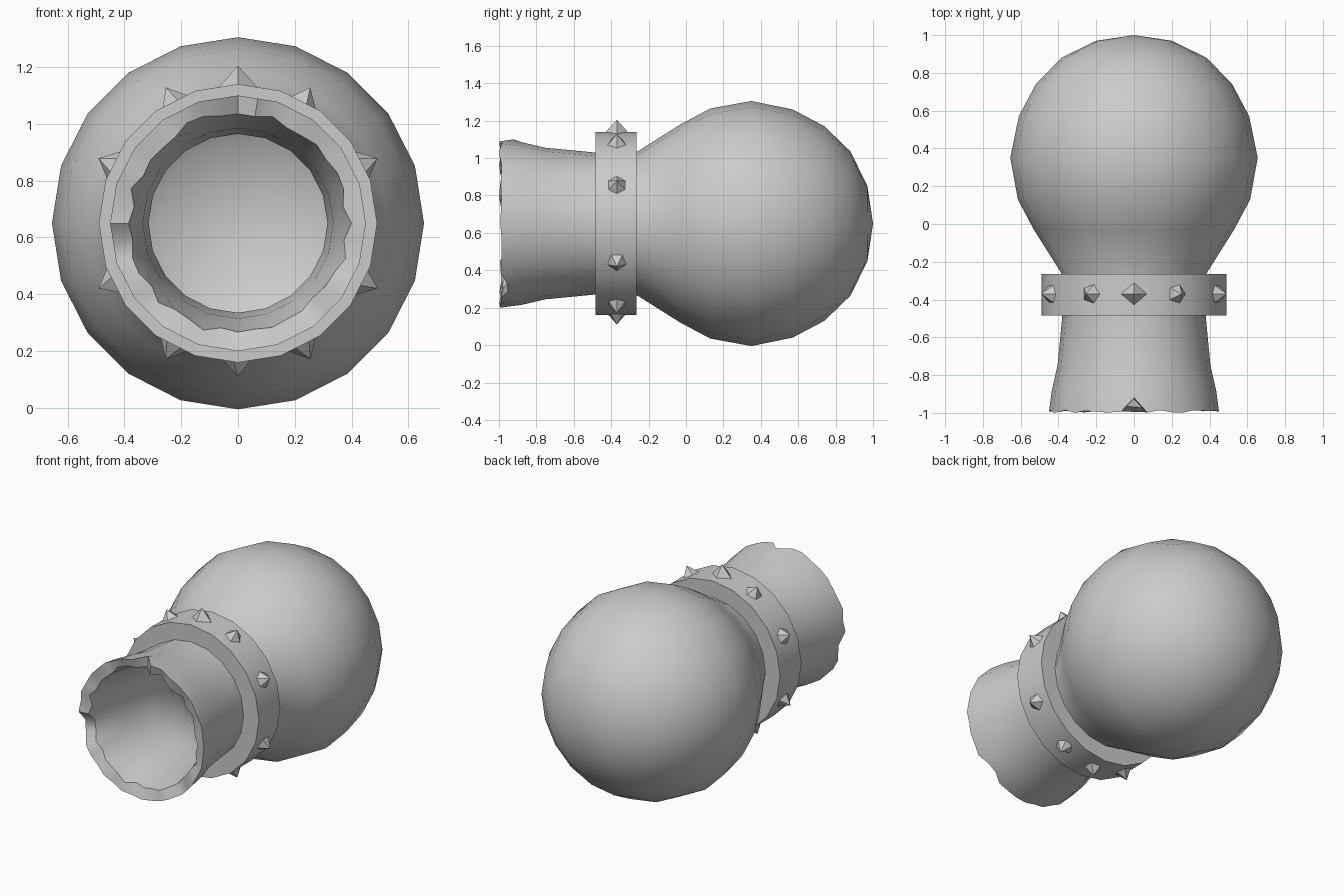
import bpy, bmesh, random
from math import sin, cos, pi, radians
from mathutils import Vector

if "Cube" in bpy.data.objects:
    bpy.data.objects.remove(bpy.data.objects["Cube"])

random.seed(4)
CZ = 0.65      # height of the horizontal long axis
SEG = 40       # every second vertex lies mid-side of a 20-gon


def ring_point(r, y, a):
    """Point around the long axis; a = 0 is up, growing towards +x."""
    return Vector((r * sin(a), y, CZ + r * cos(a)))


def finish(name, bm, angle=None):
    bmesh.ops.recalc_face_normals(bm, faces=bm.faces)
    me = bpy.data.meshes.new(name)
    bm.to_mesh(me)
    bm.free()
    ob = bpy.data.objects.new(name, me)
    bpy.context.collection.objects.link(ob)
    if angle:
        bpy.ops.object.select_all(action='DESELECT')
        ob.select_set(True)
        bpy.context.view_layer.objects.active = ob
        bpy.ops.object.shade_smooth_by_angle(angle=radians(angle))
    return ob


def lathe(bm, profile, closed=False):
    """Revolve (y, r) points; r = 0 makes a pole."""
    rings = []
    for y, r in profile:
        if r == 0:
            rings.append([bm.verts.new((0, y, CZ))] * SEG)
        else:
            rings.append([bm.verts.new(ring_point(r * (cos(pi / 20) if i % 2 else 1),
                                                  y, 2 * pi * i / SEG)) for i in range(SEG)])
    pairs = list(zip(rings, rings[1:]))
    if closed:
        pairs.append((rings[-1], rings[0]))
    for p, q in pairs:
        for i in range(SEG):
            j = (i + 1) % SEG
            bm.faces.new(list(dict.fromkeys((p[i], p[j], q[j], q[i]))))
    return rings


# Hollow round flask with flared, broken neck
outer = [(1.0, 0), (0.97, 0.2), (0.88, 0.385), (0.74, 0.52), (0.57, 0.61), (0.35, 0.655),
         (0.13, 0.615), (-0.03, 0.53), (-0.26, 0.385), (-0.49, 0.38), (-0.75, 0.405),
         (-0.88, 0.435), (-1.0, 0.45)]
inner = [(-0.985, 0.39), (-0.88, 0.365), (-0.75, 0.335), (-0.49, 0.315), (-0.26, 0.318),
         (-0.03, 0.46), (0.13, 0.55), (0.35, 0.585), (0.57, 0.545), (0.74, 0.45),
         (0.88, 0.29), (0.935, 0)]
bm = bmesh.new()
rings = lathe(bm, outer + inner)
n = len(outer)
notches = {0: 0.08, 28: 0.05, 29: 0.06, 15: 0.04, 16: 0.05}
for i in range(SEG):
    chip = notches.get(i, random.uniform(0, 0.015))
    rings[n - 1][i].co.y += chip
    v = rings[n][i]
    v.co.y += chip * 0.8 + random.uniform(-0.01, 0.02)
    k = random.uniform(0.96, 1.03)
    v.co.x *= k
    v.co.z = CZ + (v.co.z - CZ) * k
finish("flask_body", bm, 42)

# Collar band around the neck
bm = bmesh.new()
lathe(bm, [(-0.485, 0.35), (-0.485, 0.49), (-0.265, 0.49), (-0.265, 0.35)], closed=True)
finish("collar_band", bm, 40)


# Pyramid studs on the collar
def stud(name, deg, sides, rad, tip):
    a = radians(deg)
    tangent = Vector((cos(a), 0, -sin(a)))
    base_c = ring_point(0.475, -0.37, a)
    bm = bmesh.new()
    base = [bm.verts.new(base_c + rad * (tangent * cos(t) + Vector((0, sin(t), 0))))
            for t in (2 * pi * k / sides for k in range(sides))]
    top = bm.verts.new(ring_point(tip, -0.37, a))
    bm.faces.new(base)
    for k in range(sides):
        bm.faces.new((base[k], base[(k + 1) % sides], top))
    finish(name, bm)


stud("stud_top", 0, 4, 0.072, 0.555)
stud("stud_bottom", 180, 5, 0.06, 0.54)
for side, s in (("right", 1), ("left", -1)):
    for k, deg in enumerate((28, 65, 115, 152)):
        stud(f"stud_{side}_{k + 1}", s * deg, 6 if k % 2 else 5, 0.06, 0.542)
